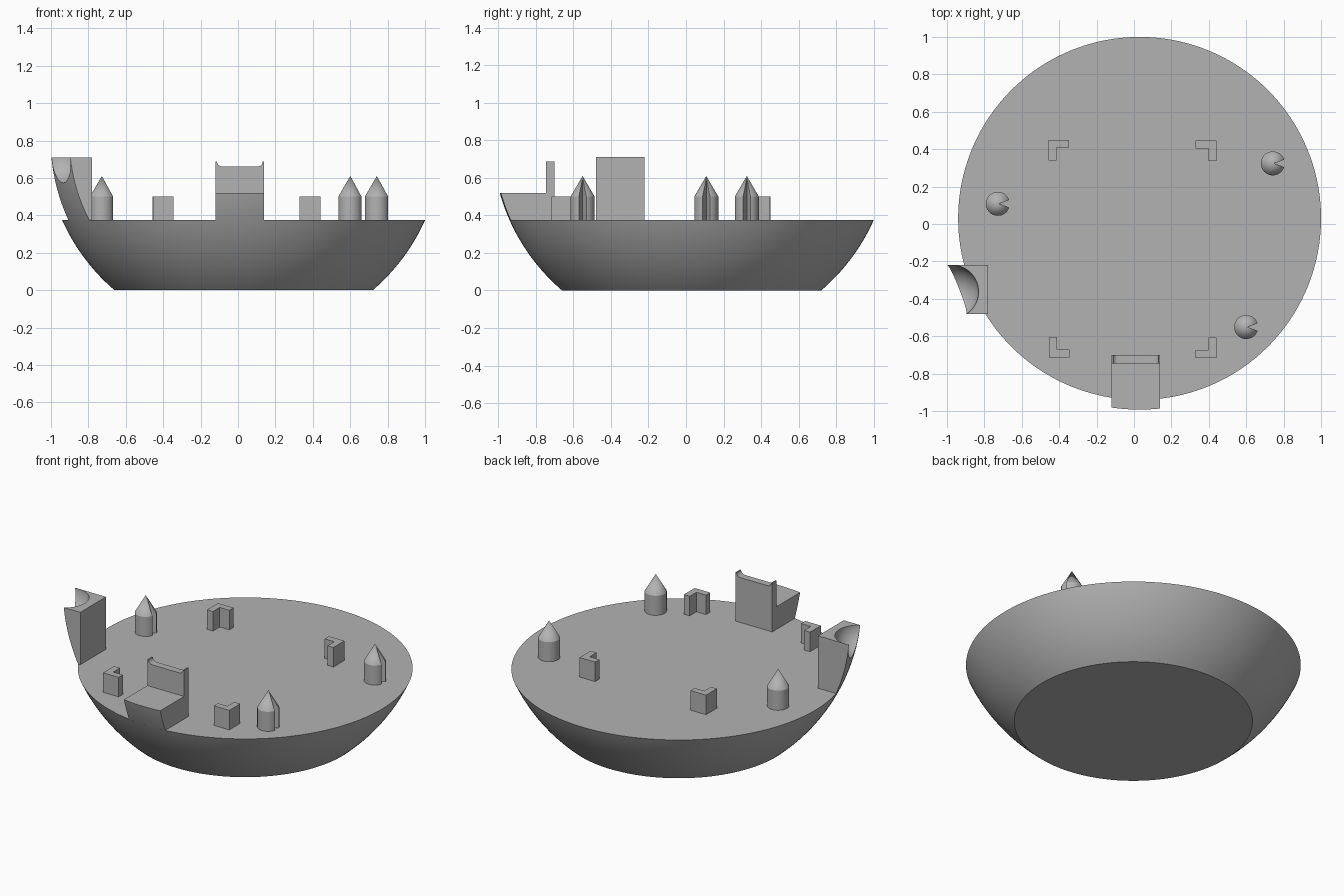
import bpy, bmesh, math
from mathutils import Matrix

cube = bpy.data.objects.get("Cube")
if cube:
    bpy.data.objects.remove(cube)

CX = CY = 0.03          # bowl axis
DECK = 0.375            # deck height
BALL_Z, BALL_R = 0.807, 1.062   # sphere that shapes the hull

grey = bpy.data.materials.new("plain grey")
grey.use_nodes = True
grey.diffuse_color = (0.45, 0.45, 0.45, 1)
grey.node_tree.nodes["Principled BSDF"].inputs["Base Color"].default_value = (0.45, 0.45, 0.45, 1)


def add_object(name, bm):
    bmesh.ops.recalc_face_normals(bm, faces=bm.faces)
    mesh = bpy.data.meshes.new(name)
    bm.to_mesh(mesh)
    bm.free()
    mesh.materials.append(grey)
    obj = bpy.data.objects.new(name, mesh)
    bpy.context.collection.objects.link(obj)
    return obj


def prism(name, points, low, high, axis="z"):
    """Extrude a closed outline along z (points x,y), x (y,z) or y (x,z)."""
    place = {"z": lambda a, b: (a, b, low), "x": lambda a, b: (low, a, b),
             "y": lambda a, b: (a, low, b)}[axis]
    shift = [(high - low) * (axis == k) for k in "xyz"]
    bm = bmesh.new()
    face = bm.faces.new([bm.verts.new(place(*p)) for p in points])
    new = bmesh.ops.extrude_face_region(bm, geom=[face])["geom"]
    bmesh.ops.translate(bm, vec=shift, verts=[v for v in new if isinstance(v, bmesh.types.BMVert)])
    return add_object(name, bm)


def lathe(name, profile, x, y, steps):
    bm = bmesh.new()
    verts = [bm.verts.new((r, 0, z)) for r, z in profile]
    edges = [bm.edges.new(pair) for pair in zip(verts, verts[1:])]
    bmesh.ops.spin(bm, geom=verts + edges, cent=(0, 0, 0), axis=(0, 0, 1),
                   angle=math.tau, steps=steps)
    bmesh.ops.remove_doubles(bm, verts=bm.verts, dist=0.0001)
    bmesh.ops.translate(bm, vec=(x, y, 0), verts=bm.verts)
    return add_object(name, bm)


def ball(name, centre, radius, segments):
    bm = bmesh.new()
    bmesh.ops.create_uvsphere(bm, u_segments=segments, v_segments=segments // 2,
                              radius=radius, matrix=Matrix.Translation(centre))
    return add_object(name, bm)


def cut(obj, cutter, operation="DIFFERENCE"):
    mod = obj.modifiers.new("cut", "BOOLEAN")
    mod.operation, mod.object, mod.solver = operation, cutter, "EXACT"
    bpy.context.view_layer.objects.active = obj
    bpy.ops.object.modifier_apply(modifier=mod.name)


def smooth(obj):
    bpy.ops.object.select_all(action="DESELECT")
    obj.select_set(True)
    bpy.context.view_layer.objects.active = obj
    bpy.ops.object.shade_smooth_by_angle(angle=math.radians(25))


def rectangle(x0, x1, y0, y1):
    return [(x0, y0), (x1, y0), (x1, y1), (x0, y1)]


# Hull: a slice of a sphere with flat deck and flat base
heights = [DECK * i / 16 for i in range(17)]
wall = [(math.sqrt(BALL_R ** 2 - (z - BALL_Z) ** 2), z) for z in heights]
smooth(lathe("bowl", [(0, 0)] + wall + [(0, DECK)], CX, CY, 160))

hull_ball = ball("hull_cutter", (CX, CY, BALL_Z), BALL_R, 160)

# Seat with backrest, its front trimmed to the hull curve
seat = prism("seat", [(-1.2, DECK), (-0.7, DECK), (-0.7, 0.687), (-0.745, 0.687),
                      (-0.745, 0.52), (-1.2, 0.52)], -0.12, 0.14, "x")
# Shallow dip with rounded ends in the backrest top
arc = [math.radians(a) for a in range(0, 91, 15)]
dip = [(0.107 + 0.025 * math.sin(a), 0.687 - 0.025 * math.cos(a)) for a in arc]
dip += [(0.132, 0.75), (-0.112, 0.75)]
dip += [(-0.087 - 0.025 * math.cos(a), 0.687 - 0.025 * math.sin(a)) for a in arc]
dip_cutter = prism("dip_cutter", dip, -0.8, -0.6, "y")
cut(seat, dip_cutter)
cut(seat, hull_ball, "INTERSECT")
smooth(seat)

# Tall block on the rim with a scooped top corner
block = prism("rim_block", rectangle(-1.2, -0.78, -0.48, -0.22), DECK, 0.71)
cut(block, hull_ball, "INTERSECT")
scoop = ball("scoop_cutter", (-0.973, -0.362, 0.71), 0.142, 64)
cut(block, scoop)
smooth(block)

# Four L-shaped corner posts
L_SHAPE = [(0, 0), (0.11, 0), (0.11, 0.042), (0.042, 0.042), (0.042, 0.11), (0, 0.11)]
corners = {"back_right_corner": (-0.457, 0.45, 1, -1), "back_left_corner": (0.44, 0.447, -1, -1),
           "front_right_corner": (-0.455, -0.713, 1, 1), "front_left_corner": (0.44, -0.716, -1, 1)}
for name, (x, y, sx, sy) in corners.items():
    prism(name, [(x + sx * u, y + sy * v) for u, v in L_SHAPE], DECK, 0.5)

# Pointed posts with a wedge notch facing +x
posts = {"right_post": (-0.728, 0.108), "left_post": (0.742, 0.324), "front_post": (0.6, -0.551)}
for name, (x, y) in posts.items():
    post = lathe(name, [(0, DECK), (0.064, DECK), (0.064, 0.5), (0, 0.61)], x, y, 48)
    notch = prism("notch_cutter", [(x + 0.008, y), (x + 0.1, y - 0.035), (x + 0.1, y + 0.035)], 0.3, 0.7)
    cut(post, notch)
    bpy.data.objects.remove(notch)
    smooth(post)

for cutter in (hull_ball, dip_cutter, scoop):
    bpy.data.objects.remove(cutter)
